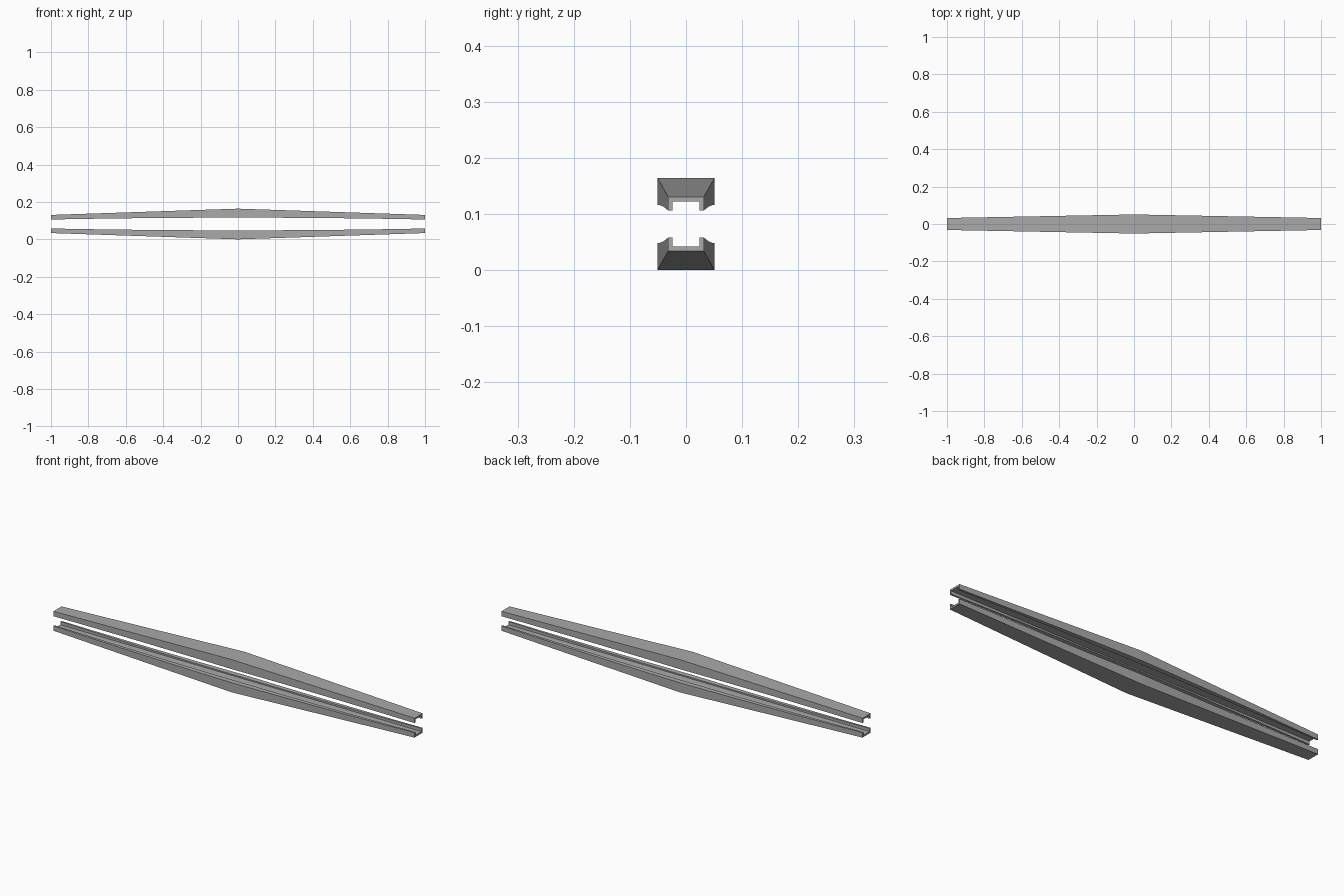
import bpy, bmesh

cube = bpy.data.objects.get("Cube")
if cube:
    bpy.data.objects.remove(cube)

grey = bpy.data.materials.new("plain grey")
grey.use_nodes = True
COLOUR = (0.4, 0.4, 0.4, 1)
grey.diffuse_color = COLOUR
grey.node_tree.nodes["Principled BSDF"].inputs["Base Color"].default_value = COLOUR

MID_Z = 0.082      # plane between the two rails
SLOT_HALF = 0.024  # half width of the straight slot
SLOT_TOP = 0.04    # slot face, measured from the mid plane
STEPS = 16


def section(x):
    """U-shaped channel outline at x, as (y, height from the mid plane)."""
    taper = 1 - abs(x)
    wide = 0.032 + 0.019 * taper
    back = 0.0485 + 0.0335 * taper
    lip = 0.024 + 0.01 * (1 - x * x)
    half = [(wide, back), (wide, lip), (SLOT_HALF, lip), (SLOT_HALF, SLOT_TOP)]
    return half + [(-y, h) for y, h in reversed(half)]


def rail(name, side):
    """Loft the channel along x, facing up (+1) or down (-1)."""
    bm = bmesh.new()
    rings = []
    for i in range(STEPS + 1):
        x = -1 + 2 * i / STEPS
        rings.append([bm.verts.new((x, y, MID_Z + side * h)) for y, h in section(x)])
    for a, b in zip(rings, rings[1:]):
        for k in range(len(a)):
            n = (k + 1) % len(a)
            bm.faces.new((a[k], a[n], b[n], b[k]))
    bm.faces.new(rings[0])
    bm.faces.new(rings[-1])
    bmesh.ops.recalc_face_normals(bm, faces=bm.faces)
    mesh = bpy.data.meshes.new(name)
    bm.to_mesh(mesh)
    bm.free()
    mesh.materials.append(grey)
    bpy.context.collection.objects.link(bpy.data.objects.new(name, mesh))


rail("upper_rail", 1)
rail("lower_rail", -1)
